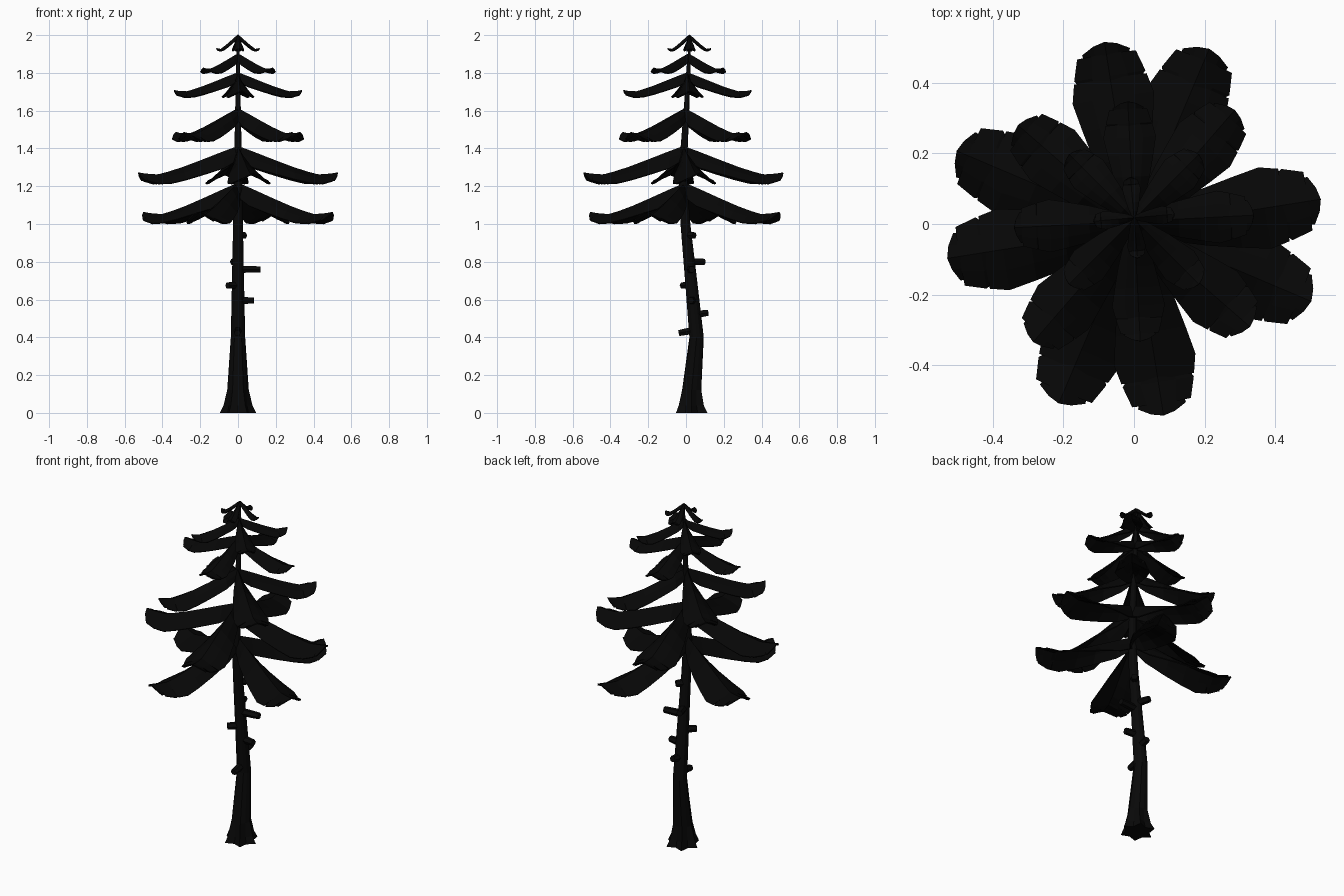
import bpy
import bmesh
from math import cos, sin, pi, radians
from mathutils import Vector

cube = bpy.data.objects.get("Cube")
if cube:
    bpy.data.objects.remove(cube)


def material(name, rgb):
    mat = bpy.data.materials.new(name)
    mat.use_nodes = True
    mat.diffuse_color = (*rgb, 1)
    mat.node_tree.nodes["Principled BSDF"].inputs["Base Color"].default_value = (*rgb, 1)
    return mat


bark = material("dark bark", (0.0025, 0.0025, 0.0025))
needles = material("dark needles", (0.002, 0.002, 0.002))


def finish(bm, name, mat):
    bmesh.ops.recalc_face_normals(bm, faces=bm.faces)
    mesh = bpy.data.meshes.new(name)
    bm.to_mesh(mesh)
    bm.free()
    mesh.materials.append(mat)
    obj = bpy.data.objects.new(name, mesh)
    bpy.context.collection.objects.link(obj)
    return obj


def bridge(bm, rings):
    for a, b in zip(rings, rings[1:]):
        for i in range(len(a)):
            j = (i + 1) % len(a)
            bm.faces.new((a[i], a[j], b[j], b[i]))
    bm.faces.new(rings[0][::-1])
    bm.faces.new(rings[-1])


def sample(table, t):
    for a, b in zip(table, table[1:]):
        if t <= b[0]:
            return a[1] + (b[1] - a[1]) * (t - a[0]) / (b[0] - a[0])
    return table[-1][1]


# Trunk: height, sideways bend, radius and root lobe strength of each ring
TRUNK = [(0, .03, .08, .2), (.04, .028, .066, .16), (.12, .03, .054, .06),
         (.4, .056, .038, 0), (.7, .027, .032, 0), (1.0, -.003, .026, 0),
         (1.2, -.015, .023, 0), (1.4, -.01, .019, 0), (1.65, .005, .014, 0),
         (1.8, .012, .011, 0), (1.97, .02, .005, 0)]
SIDES = 12

bm = bmesh.new()
rings = []
for z, y, r, lobe in TRUNK:
    ring = []
    for i in range(SIDES):
        a = 2 * pi * i / SIDES
        radius = r * (1 + lobe * cos(6 * a))
        ring.append(bm.verts.new((radius * cos(a), y + radius * sin(a), z)))
    rings.append(ring)
bridge(bm, rings)
finish(bm, "trunk", bark)

# Broken branch stubs: height, heading, length, rise
STUBS = [(.94, 50, .054, 0), (.8, 108, .085, 0), (.76, 5, .118, 0), (.675, 222, .074, 0),
         (.595, -8, .084, 0), (.52, 85, .074, .01), (.44, 268, .092, -.018)]
for n, (z, heading, length, rise) in enumerate(STUBS):
    bm = bmesh.new()
    start = Vector((0, sample(TRUNK, z), z))
    out = Vector((cos(radians(heading)), sin(radians(heading)), rise / length)).normalized()
    side = out.cross(Vector((0, 0, 1))).normalized()
    up = side.cross(out)
    rings = []
    for along, r in ((0, .022), (length * .6, .02), (length, .018)):
        rings.append([bm.verts.new(start + out * along
                                   + side * r * cos(pi * i / 3) + up * r * sin(pi * i / 3))
                      for i in range(6)])
    bridge(bm, rings)
    finish(bm, f"branch_stub_{n + 1}", bark)

# Bough outline: position along the bough and half width, with narrow notches
OUTLINE = [(0, .02), (.15, .08), (.37, .145), (.55, .185), (.7, .215), (.8, .192),
           (.785, .165), (.82, .188), (.93, .155), (.905, .12), (.95, .125)]
# Fall of the ridge, and how far the folded edge hangs below it
RIDGE = [(0, 0), (.2, .26), (.4, .54), (.65, .87), (.82, 1), (1, .93)]
LIP = [(0, .13), (.15, .16), (.37, .14), (.7, .11), (1, .06)]


def add_bough(bm, z, reach, drop, heading):
    centre = Vector((0, sample(TRUNK, z - drop), z))
    c, s = cos(heading), sin(heading)

    def point(t, w, fold):
        height = -drop * sample(RIDGE, t) - fold * reach * sample(LIP, t)
        x, y = t * reach, w * reach
        return bm.verts.new(centre + Vector((x * c - y * s, x * s + y * c, height)))

    last = len(OUTLINE) - 1
    spine = [point(t if i < last else 1, 0, 0) for i, (t, w) in enumerate(OUTLINE)]
    for sign in (-1, 1):
        mid = [point(t if i < last else .985, sign * w * .5, .45)
               for i, (t, w) in enumerate(OUTLINE)]
        edge = [point(t, sign * w, 1) for t, w in OUTLINE]
        for a, b in ((spine, mid), (mid, edge)):
            for i in range(last):
                bm.faces.new((a[i], a[i + 1], b[i + 1], b[i]))


# Tiers of four drooping boughs: root height, reach, drop, heading
TIERS = [(1.215, .545, .165, -23), (1.41, .535, .15, 9), (1.61, .435, .135, 49),
         (1.8, .34, .1, 3), (1.9, .26, .08, 45), (2.0, .115, .075, 5)]
for n, (z, reach, drop, heading) in enumerate(TIERS):
    bm = bmesh.new()
    for quarter in range(4):
        add_bough(bm, z, reach, drop, radians(heading + 90 * quarter))
    tier = finish(bm, f"needle_tier_{n + 1}", needles)
    thick = tier.modifiers.new("thickness", "SOLIDIFY")
    thick.thickness = .006
    thick.offset = 0
